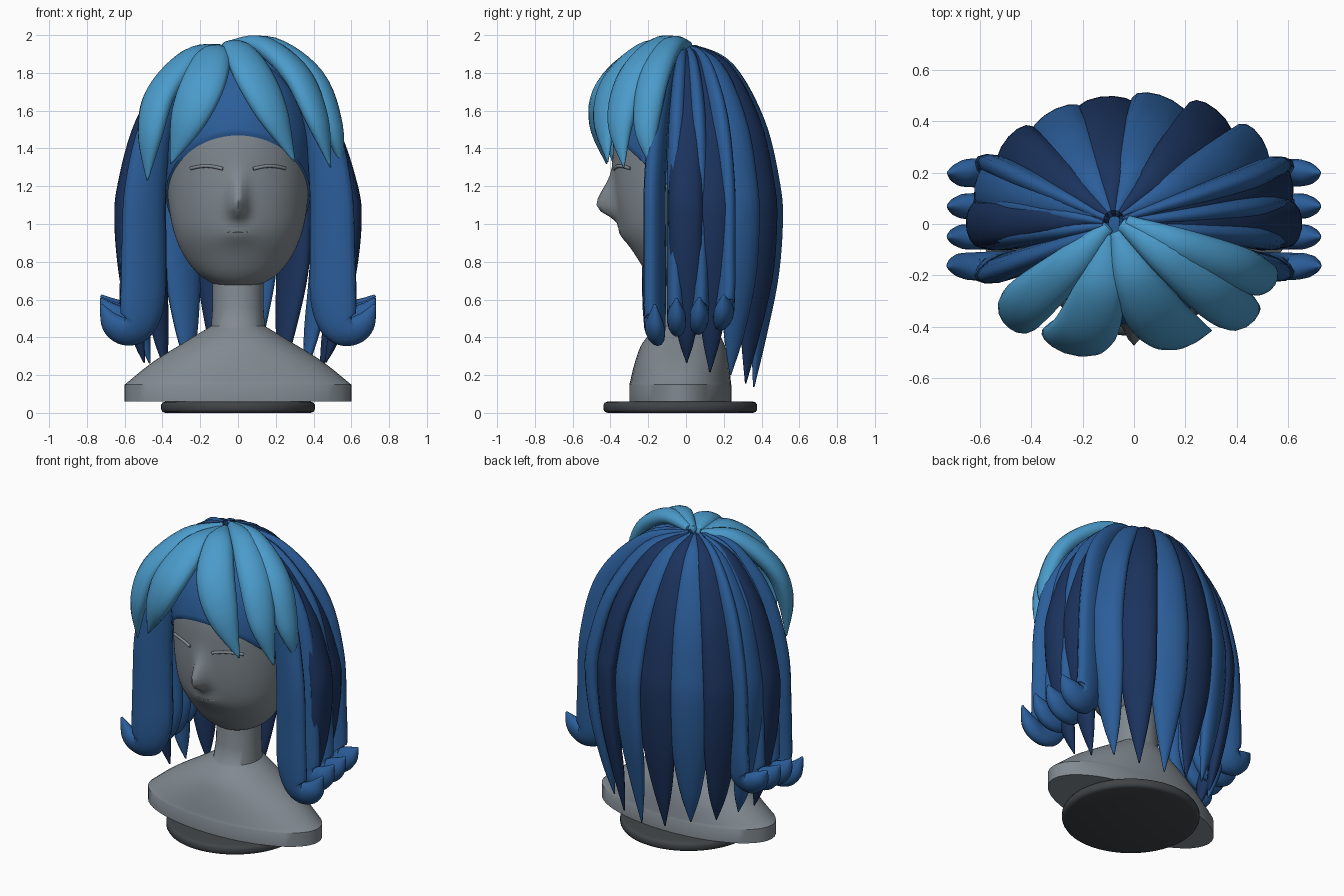
import bpy, math, random
from math import sin, cos, pi, exp, radians
from mathutils import Vector

if "Cube" in bpy.data.objects:
    bpy.data.objects.remove(bpy.data.objects["Cube"])

random.seed(4)


def material(name, rgb):
    m = bpy.data.materials.new(name)
    m.diffuse_color = (*rgb, 1)
    m.use_nodes = True
    m.node_tree.nodes["Principled BSDF"].inputs["Base Color"].default_value = m.diffuse_color
    return m


LIGHT = material("light_blue", (0.07, 0.33, 0.6))
MID = material("mid_blue", (0.024, 0.11, 0.32))
NAVY = material("navy", (0.011, 0.033, 0.11))
GREY = material("slate_grey", (0.22, 0.255, 0.285))
DARK = material("dark_grey", (0.05, 0.057, 0.063))


def loft(name, rings, mat=None, sharp=40):
    """Skin a list of equally long rings and cap both ends."""
    n = len(rings[0])
    verts = [v for r in rings for v in r]
    faces = [(i * n + j, i * n + (j + 1) % n, (i + 1) * n + (j + 1) % n, (i + 1) * n + j)
             for i in range(len(rings) - 1) for j in range(n)]
    faces += [tuple(reversed(range(n))), tuple(range(len(verts) - n, len(verts)))]
    me = bpy.data.meshes.new(name)
    me.from_pydata(verts, [], faces)
    me.polygons.foreach_set("use_smooth", [True] * len(faces))
    me.set_sharp_from_angle(angle=radians(sharp))
    if mat:
        me.materials.append(mat)
    ob = bpy.data.objects.new(name, me)
    bpy.context.collection.objects.link(ob)
    return ob


def spline(keys, steps):
    """Catmull-Rom through tuples of any length."""
    p = [keys[0]] + list(keys) + [keys[-1]]
    out = []
    for i in range(1, len(p) - 2):
        for s in range(steps):
            t = s / steps
            out.append([0.5 * (2 * b + (c - a) * t + (2 * a - 5 * b + 4 * c - d) * t * t
                               + (3 * b - a - 3 * c + d) * t ** 3)
                        for a, b, c, d in zip(*p[i - 1:i + 3])])
    return out + [list(keys[-1])]


def oval(z, rx, yf, yb, n=48):
    cy, ry = (yf + yb) / 2, (yb - yf) / 2
    return [Vector((rx * cos(2 * pi * j / n), cy + ry * sin(2 * pi * j / n), z)) for j in range(n)]


def strand(name, keys, mat, n=14):
    """Flat tapered lock; keys are x, y, z, half width, half thickness."""
    pts = spline(keys, 6)
    pos = [Vector(p[:3]) for p in pts]
    nor, rings = Vector((0, 0, 1)), []
    for i, p in enumerate(pts):
        t = (pos[min(i + 1, len(pos) - 1)] - pos[max(i - 1, 0)]).normalized()
        nor = (nor - t * nor.dot(t)).normalized()
        side = t.cross(nor)
        w, h = max(p[3], 0.003), max(p[4], 0.003)
        rings.append([pos[i] - side * w * cos(2 * pi * j / n) + nor * h * sin(2 * pi * j / n)
                      for j in range(n)])
    return loft(name, rings, mat, 80)


def wire(name, pts, r, mat):
    cu = bpy.data.curves.new(name, 'CURVE')
    cu.dimensions, cu.bevel_depth, cu.use_fill_caps = '3D', r, True
    sp = cu.splines.new('POLY')
    sp.points.add(len(pts) - 1)
    for q, p in zip(sp.points, pts):
        q.co = (*p, 1)
    cu.materials.append(mat)
    bpy.context.collection.objects.link(bpy.data.objects.new(name, cu))


# stand: round disc with softened rim
loft("base", [oval(z, r, -0.03 - r, -0.03 + r, 64) for z, r in
              [(0, 0.385), (0.006, 0.4), (0.018, 0.407), (0.042, 0.407), (0.054, 0.4), (0.06, 0.385)]], DARK)

# shoulders and neck
loft("bust", [oval(*k) for k in [(0.06, 0.6, -0.3, 0.24), (0.15, 0.6, -0.3, 0.24)]]
     + [oval(*k) for k in spline([(0.152, 0.597, -0.299, 0.239), (0.27, 0.45, -0.27, 0.225),
                                  (0.37, 0.29, -0.23, 0.2), (0.46, 0.142, -0.15, 0.15)], 5)]
     + [oval(0.56, 0.135, -0.125, 0.145), oval(0.8, 0.135, -0.12, 0.14)], GREY)

# head: oval sections with the nose pushed out of the face
HEAD = spline([(0.668, 0.07, -0.1, 0.05), (0.69, 0.14, -0.15, 0.1), (0.74, 0.215, -0.205, 0.15),
               (0.83, 0.285, -0.265, 0.2), (0.95, 0.337, -0.335, 0.26), (1.1, 0.367, -0.37, 0.33),
               (1.3, 0.38, -0.385, 0.37), (1.48, 0.375, -0.38, 0.375), (1.65, 0.325, -0.33, 0.33),
               (1.78, 0.235, -0.23, 0.24), (1.85, 0.12, -0.12, 0.13), (1.865, 0.02, -0.02, 0.03)], 5)


def face_y(x, z):
    k = min(HEAD, key=lambda q: abs(q[0] - z))
    return (k[2] + k[3]) / 2 - (k[3] - k[2]) / 2 * math.sqrt(max(0, 1 - (x / k[1]) ** 2))


head_rings = []
for k in HEAD:
    ring = oval(*k, n=96)
    for v in ring:
        if v.y < 0:
            fall = (v.z - 1.09) / (0.13 if v.z > 1.09 else 0.055)
            v.y -= 0.105 * exp(-(v.x / 0.045) ** 2) * exp(-fall * fall)
            v.y -= 0.018 * exp(-(v.x / 0.09) ** 2) * exp(-((v.z - 0.95) / 0.045) ** 2)
    head_rings.append(ring)
loft("head", head_rings, GREY, 80)

# closed eyes and mouth
for s in (-1, 1):
    lid = []
    for i in range(11):
        x = 0.08 + 0.017 * i
        z = 1.285 + 0.022 * sin(pi * i / 13 + 0.3)
        lid.append((s * x, face_y(x, z) - 0.004, z))
    wire("eyelid", lid, 0.009, GREY)
wire("mouth", [(x / 100, face_y(x / 100, 0.955) - 0.016 * exp(-(x / 9) ** 2) - 0.001,
                0.955 + 0.008 * (x / 8) ** 2) for x in range(-8, 9, 2)], 0.003, GREY)

# scalp cap: shell over the skull with an arched hairline
cap = []
for i in range(25):
    ring = []
    for j in range(64):
        a = 2 * pi * j / 64
        edge = 1.12 - 0.35 * sin(a)
        z = edge + (1.864 - edge) * sin(pi / 2 * i / 24)
        lo = max((q for q in HEAD if q[0] <= z), key=lambda q: q[0])
        hi = min((q for q in HEAD if q[0] > z), key=lambda q: q[0])
        f = (z - lo[0]) / (hi[0] - lo[0])
        _, rx, yf, yb = [p + (q - p) * f for p, q in zip(lo, hi)]
        ring.append(Vector(((rx + 0.012) * cos(a), (yf + yb) / 2 + ((yb - yf) / 2 + 0.012) * sin(a), z + 0.01)))
    cap.append(ring)
loft("scalp_cap", cap, MID, 60)

# long back locks fanned from the crown, alternating colours
for i in range(10):
    a = radians(20 * i)
    c, s = cos(a), sin(a)
    tip = 0.27 - 0.12 * max(s, 0) + random.uniform(-0.02, 0.05)
    k = 0.75 + 0.25 * s
    keys = []
    for f, z, w, h in [(0.05, 1.92, 0.02, 0.03), (0.45, 1.82, 0.075, 0.045), (0.8, 1.53, 0.11, 0.05),
                       (0.97, 1.2, 0.122, 0.055), (1.0, 1.0, 0.122, 0.055), (0.96, 0.72, 0.112, 0.05),
                       (0.87, 0.42, 0.065, 0.035), (0.8, tip, 0.004, 0.004)]:
        keys.append((0.6 * f * c - 0.08 * (1 - f), 0.45 * f * s + 0.02 * (1 - f), z, w * k, h))
    strand("back_lock", keys, NAVY if i % 2 or i == 0 else MID)

# side locks with outward flipped ends
for s in (-1, 1):
    for y, dz in [(-0.165, 0), (-0.05, 0.05), (0.07, 0.06), (0.2, 0.08)]:
        path = [(0.03, 0.1, 1.92, 0.015, 0.03), (0.24, 0.5, 1.83, 0.035, 0.06),
                (0.42, 0.85, 1.56, 0.048, 0.09), (0.49, 1, 1.2, 0.052, 0.115), (0.5, 1, 0.85, 0.052, 0.124),
                (0.505, 1, 0.6 + dz, 0.052, 0.125), (0.535, 1, 0.47 + dz, 0.05, 0.105),
                (0.605, 1, 0.435 + dz, 0.05, 0.08), (0.672, 1, 0.48 + dz, 0.045, 0.06),
                (0.725, 1, 0.575 + dz * 0.6, 0.006, 0.006)]
        strand("side_lock", [(s * x - (0.08 if i == 0 else 0.03 if i == 1 else 0), y * f, z, w, h)
                             for i, (x, f, z, w, h) in enumerate(path)], MID)

# light fringe locks swept from an off-centre parting, with half widths at mid length
FRINGE = [
    ([(-0.1, -0.01, 1.93), (-0.25, -0.16, 1.88), (-0.41, -0.3, 1.69), (-0.465, -0.36, 1.47), (-0.48, -0.35, 1.23)], 0.1),
    ([(-0.1, -0.04, 1.92), (-0.13, -0.24, 1.89), (-0.19, -0.41, 1.73), (-0.27, -0.45, 1.54), (-0.355, -0.42, 1.32)], 0.125),
    ([(-0.07, -0.03, 1.93), (0.0, -0.2, 1.92), (0.09, -0.36, 1.77), (0.19, -0.425, 1.57), (0.3, -0.415, 1.33)], 0.115),
    ([(-0.05, 0, 1.945), (0.13, -0.13, 1.945), (0.31, -0.27, 1.79), (0.42, -0.345, 1.55), (0.49, -0.33, 1.3)], 0.1),
    ([(-0.03, 0.01, 1.945), (0.18, -0.08, 1.94), (0.4, -0.17, 1.77), (0.505, -0.21, 1.51), (0.55, -0.18, 1.3)], 0.085),
]
for path, w in FRINGE:
    size = [(0.025, 0.025), (w * 0.75, 0.05), (w, 0.06), (w * 0.8, 0.05), (0.004, 0.004)]
    strand("fringe_lock", [p + q for p, q in zip(path, size)], LIGHT)
